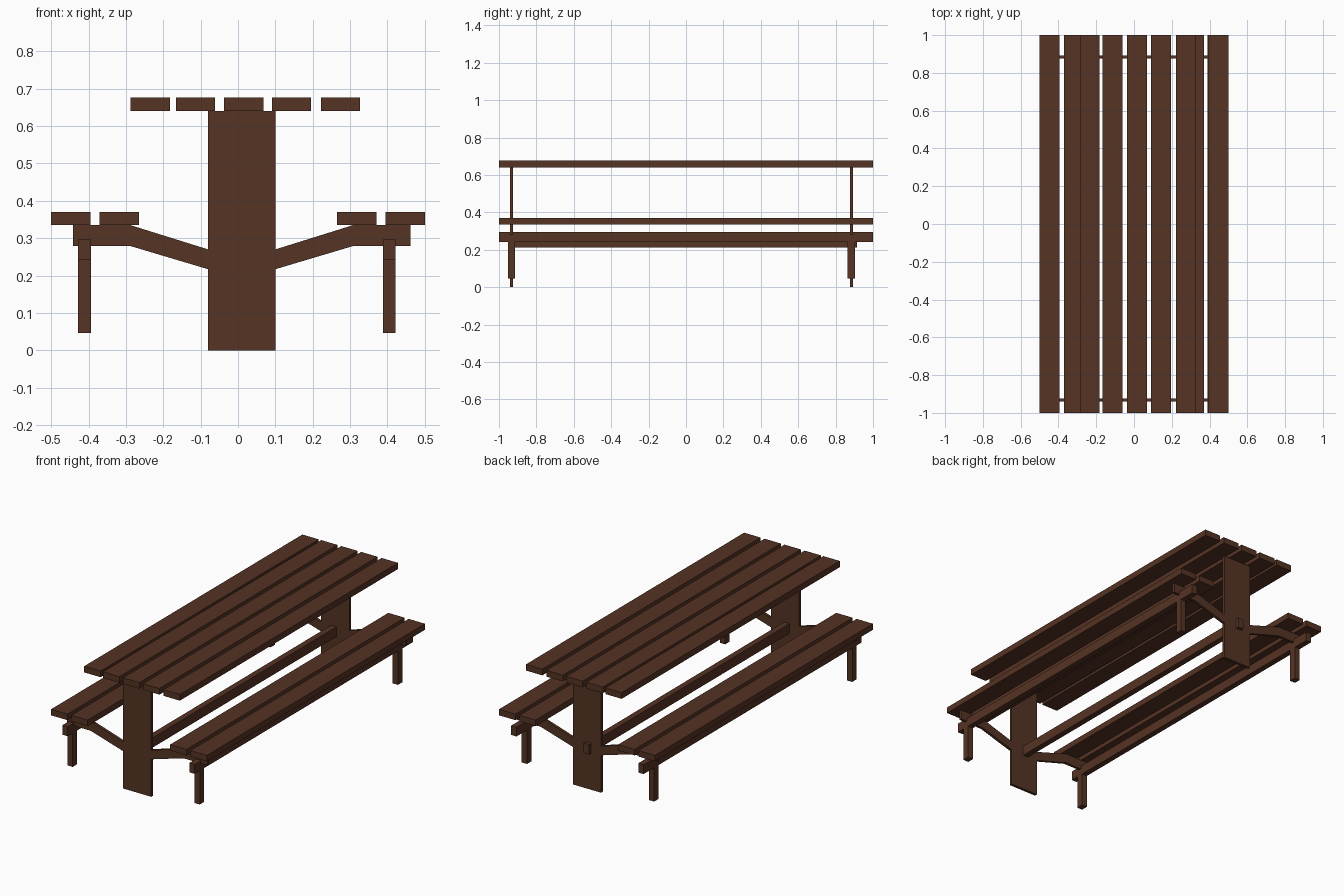
import bpy
import bmesh

cube = bpy.data.objects.get("Cube")
if cube:
    bpy.data.objects.remove(cube)

wood = bpy.data.materials.new("dark brown wood")
wood.use_nodes = True
brown = (0.09, 0.033, 0.017, 1)
wood.diffuse_color = brown
wood.node_tree.nodes["Principled BSDF"].inputs["Base Color"].default_value = brown


def extrude_profile(name, outline, y0, y1):
    """Extrude an outline of (x, z) points from y0 to y1."""
    bm = bmesh.new()
    face = bm.faces.new([bm.verts.new((x, y0, z)) for x, z in outline])
    out = bmesh.ops.extrude_face_region(bm, geom=[face])
    verts = [g for g in out["geom"] if isinstance(g, bmesh.types.BMVert)]
    bmesh.ops.translate(bm, verts=verts, vec=(0, y1 - y0, 0))
    bmesh.ops.recalc_face_normals(bm, faces=bm.faces)
    mesh = bpy.data.meshes.new(name)
    bm.to_mesh(mesh)
    bm.free()
    mesh.materials.append(wood)
    obj = bpy.data.objects.new(name, mesh)
    bpy.context.collection.objects.link(obj)
    return obj


def box(name, x, y, z):
    outline = [(x[0], z[0]), (x[1], z[0]), (x[1], z[1]), (x[0], z[1])]
    return extrude_profile(name, outline, *y)


PLANK = 0.105
LENGTH = (-1, 1)

# Table top planks
for i, x in enumerate((-0.287, -0.166, -0.037, 0.091, 0.222)):
    box(f"table_plank_{i + 1}", (x, x + PLANK), LENGTH, (0.641, 0.677))

# Seat planks
for side, starts in (("right", (-0.5, -0.37)), ("left", (0.265, 0.395))):
    for i, x in enumerate(starts):
        box(f"{side}_seat_plank_{i + 1}", (x, x + PLANK), LENGTH, (0.335, 0.37))

# Rails that run along under the seats
rails = {"right": (-0.428, -0.394), "left": (0.388, 0.422)}
for side, x in rails.items():
    box(f"{side}_seat_rail", x, LENGTH, (0.242, 0.296))

# Stretcher between the end panels, passing through the back one
box("stretcher", (-0.017, 0.018), (-0.925, 0.913), (0.213, 0.27))

# End panels, seat arms and seat legs
arm = [(0.09, 0.217), (0.298, 0.279), (0.451, 0.279),
       (0.451, 0.335), (0.298, 0.335), (0.09, 0.27)]
CENTRE = 0.01
for end, y in (("front", -0.932), ("back", 0.885)):
    thin = (y - 0.008, y + 0.008)
    box(f"{end}_panel", (-0.08, 0.101), thin, (0, 0.641))
    for side, sign in (("right", -1), ("left", 1)):
        outline = [(CENTRE + sign * px, pz) for px, pz in arm]
        extrude_profile(f"{end}_{side}_seat_arm", outline, *thin)
        box(f"{end}_{side}_seat_leg", rails[side], (y - 0.021, y + 0.019),
            (0.046, 0.242))
